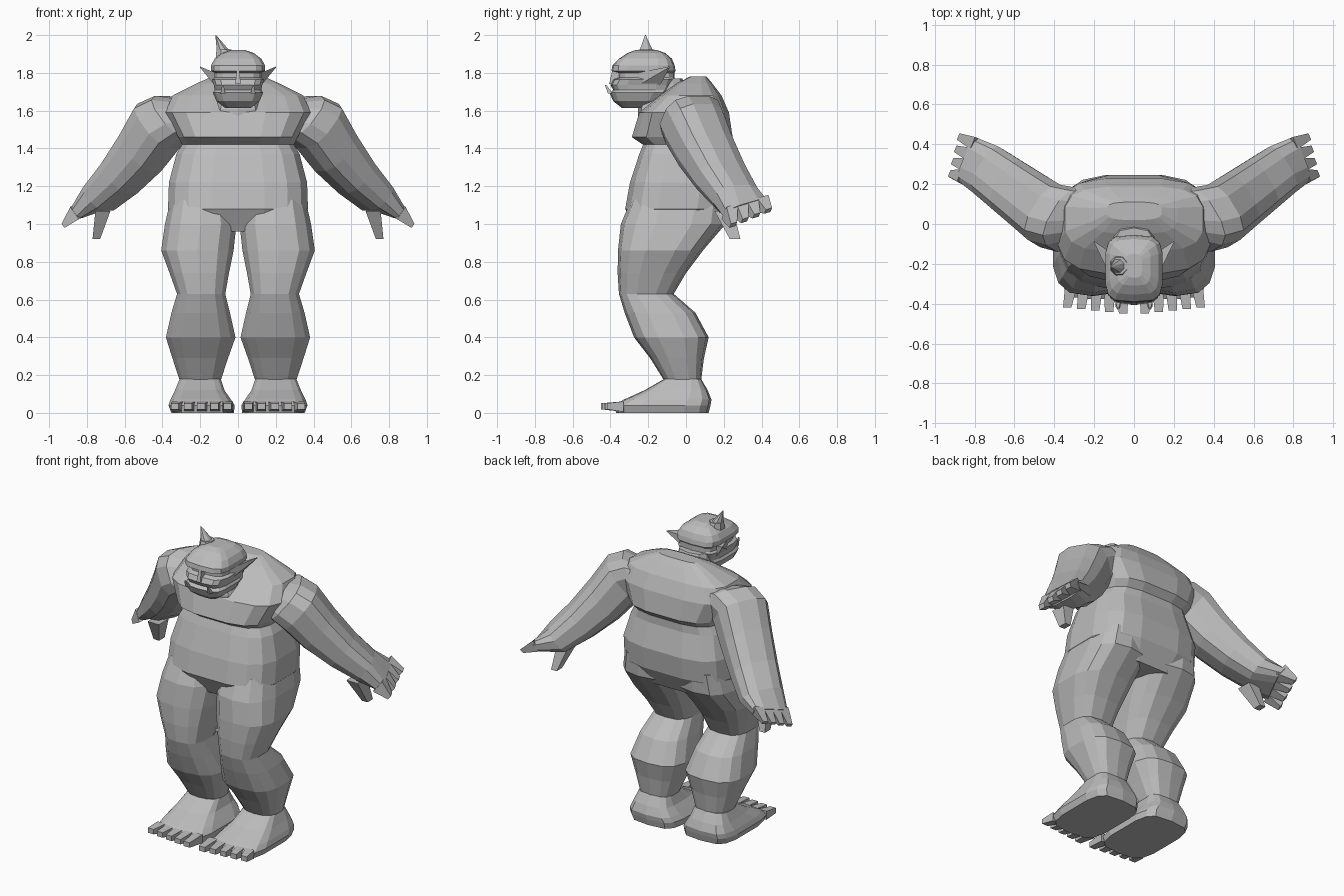
import bpy, bmesh, math
from mathutils import Vector

skin = bpy.data.materials.new("grey_skin")
skin.diffuse_color = (0.5, 0.5, 0.5, 1)
X, Y, Z = Vector((1, 0, 0)), Vector((0, 1, 0)), Vector((0, 0, 1))


def ring(c, u, v, ru, rv, n=14, e=0.65):
    """Squarish oval of n points; e=0 with n=4 gives a box."""
    pts = []
    for i in range(n):
        a = 2 * math.pi * (i + 0.5) / n
        cu, cv = math.cos(a), math.sin(a)
        pts.append(Vector(c) + u * (math.copysign(abs(cu) ** e, cu) * ru)
                   + v * (math.copysign(abs(cv) ** e, cv) * rv))
    return pts


def level(z, x0, x1, y0, y1, n=14, e=0.65):
    """Horizontal ring filling the given x and y limits."""
    return ring(((x0 + x1) / 2, (y0 + y1) / 2, z), X, Y,
                (x1 - x0) / 2, (y1 - y0) / 2, n, e)


def loft(name, rings, side=1):
    """Skin the rings into a closed flat-shaded mesh; side=-1 mirrors in x."""
    bm = bmesh.new()
    rows = [[bm.verts.new((p.x * side, p.y, p.z)) for p in r] for r in rings]
    n = len(rows[0])
    for a, b in zip(rows, rows[1:]):
        for i in range(n):
            j = (i + 1) % n
            bm.faces.new((a[i], a[j], b[j], b[i]))
    bm.faces.new(rows[0])
    bm.faces.new(rows[-1])
    bmesh.ops.recalc_face_normals(bm, faces=bm.faces)
    me = bpy.data.meshes.new(name)
    bm.to_mesh(me)
    bm.free()
    me.materials.append(skin)
    ob = bpy.data.objects.new(name, me)
    bpy.context.collection.objects.link(ob)
    return ob


def limb(name, a, b, u, v, sa, sb, side=1, n=4, e=0):
    """Straight tapered piece from a to b."""
    return loft(name, [ring(a, u, v, *sa, n, e), ring(b, u, v, *sb, n, e)], side)


# Torso: height, half width, front y, back y
torso = [(0.96, 0.28, -0.26, 0.17), (1.08, 0.375, -0.325, 0.235),
         (1.22, 0.37, -0.30, 0.25), (1.37, 0.33, -0.25, 0.21),
         (1.42, 0.30, -0.23, 0.21), (1.46, 0.32, -0.29, 0.25),
         (1.59, 0.39, -0.25, 0.23), (1.68, 0.35, -0.14, 0.19),
         (1.745, 0.22, -0.05, 0.14), (1.78, 0.14, 0.02, 0.11)]
loft("torso", [level(z, -w, w, f, b, 16, 0.6) for z, w, f, b in torso])

# Neck
loft("neck", [level(z, -w, w, f, b, 10) for z, w, f, b in
              [(1.50, 0.15, -0.25, 0.05), (1.61, 0.13, -0.255, 0.04),
               (1.68, 0.11, -0.23, 0.03), (1.77, 0.10, -0.24, -0.02)]])

# Head with jaw, mouth groove, eye groove, brow and skull
head = [(1.615, 0.07, -0.34, -0.20), (1.65, 0.115, -0.385, -0.13),
        (1.695, 0.135, -0.405, -0.09), (1.71, 0.125, -0.385, -0.08),
        (1.735, 0.13, -0.40, -0.07), (1.765, 0.14, -0.385, -0.06),
        (1.775, 0.125, -0.355, -0.06), (1.80, 0.125, -0.355, -0.06),
        (1.81, 0.145, -0.395, -0.055), (1.84, 0.145, -0.39, -0.06),
        (1.875, 0.125, -0.355, -0.075), (1.905, 0.085, -0.31, -0.11),
        (1.92, 0.04, -0.27, -0.15)]
loft("head", [level(z, -w, w, f, b, 14, 0.5) for z, w, f, b in head])

# Nose, horn and its collar
limb("nose", (0, -0.375, 1.74), (0, -0.37, 1.815), X, Y, (0.014, 0.032), (0.008, 0.02))
limb("horn_collar", (-0.068, -0.21, 1.87), (-0.075, -0.21, 1.925), X, Y,
     (0.055, 0.062), (0.042, 0.045), 1, 8, 1)
limb("horn", (-0.075, -0.21, 1.91), (-0.118, -0.215, 2.0), X, Y,
     (0.04, 0.042), (0.002, 0.002), 1, 8, 1)

# Arm rings: centre, half width across, half thickness
across = Vector((-0.51, 0.86, 0))
along = Vector((0.65, 0.40, -0.63))
up = along.cross(across).normalized()
palm = Vector((-0.35, 0.86, 0.25)).normalized()
arm = [((0.25, 0.03, 1.58), 0.15, 0.11), ((0.33, 0.02, 1.57), 0.17, 0.145),
       ((0.42, 0.04, 1.52), 0.165, 0.155), ((0.51, 0.105, 1.385), 0.155, 0.14),
       ((0.62, 0.185, 1.25), 0.145, 0.115), ((0.73, 0.265, 1.14), 0.135, 0.09)]

for s, tag in ((1, "left"), (-1, "right")):
    # Ears and tusks
    limb(tag + "_ear", (0.12, -0.20, 1.765), (0.20, -0.09, 1.83), Y, Z,
         (0.06, 0.035), (0.003, 0.003), s)
    limb(tag + "_tusk", (0.08, -0.40, 1.69), (0.08, -0.425, 1.735), X, Y,
         (0.013, 0.013), (0.004, 0.004), s)

    # Arm and hand
    rings = [ring(c, across, up, a, b, 12, 0.75) for c, a, b in arm]
    rings.append(ring((0.83, 0.32, 1.08), palm, up, 0.125, 0.045, 12, 0.6))
    loft(tag + "_arm", rings, s)
    for k in range(4):
        t = k / 3
        base = Vector((0.82, 0.312, 1.09)) + palm * (t - 0.5) * 0.18
        tip = Vector((0.92, 0.25, 0.995)).lerp(Vector((0.875, 0.435, 1.07)), t)
        limb(tag + "_finger_%d" % (k + 1), base, tip, palm, up,
             (0.034, 0.042), (0.018, 0.014), s)
    limb(tag + "_thumb", (0.715, 0.20, 1.07), (0.75, 0.26, 0.92), X, Y,
         (0.04, 0.05), (0.02, 0.028), s)

    # Leg from hip to ankle: height, inner x, outer x, front y, back y
    leg = [(1.13, 0.03, 0.36, -0.29, 0.22), (1.0, 0.005, 0.39, -0.345, 0.21),
           (0.86, 0.02, 0.41, -0.36, 0.09), (0.74, 0.045, 0.365, -0.362, 0.0),
           (0.63, 0.065, 0.325, -0.355, -0.065), (0.53, 0.04, 0.355, -0.325, 0.05),
           (0.40, 0.01, 0.385, -0.275, 0.12), (0.29, 0.05, 0.35, -0.19, 0.095),
           (0.17, 0.09, 0.31, -0.115, 0.08)]
    loft(tag + "_leg", [level(*r, 14, 0.7) for r in leg], s)

    # Foot and toes
    foot = [(0.0, 0.02, 0.355, -0.37, 0.12), (0.04, 0.015, 0.37, -0.38, 0.13),
            (0.07, 0.035, 0.36, -0.33, 0.135), (0.12, 0.07, 0.335, -0.22, 0.115),
            (0.18, 0.09, 0.31, -0.115, 0.08)]
    loft(tag + "_foot", [level(*r, 14, 0.5) for r in foot], s)
    for k in range(5):
        x = 0.055 + 0.066 * k
        limb(tag + "_toe_%d" % (k + 1), (x, -0.33, 0.033),
             (x + 0.004 * k, -0.45 + 0.008 * k, 0.035), X, Z,
             (0.029, 0.028), (0.021, 0.016), s)
